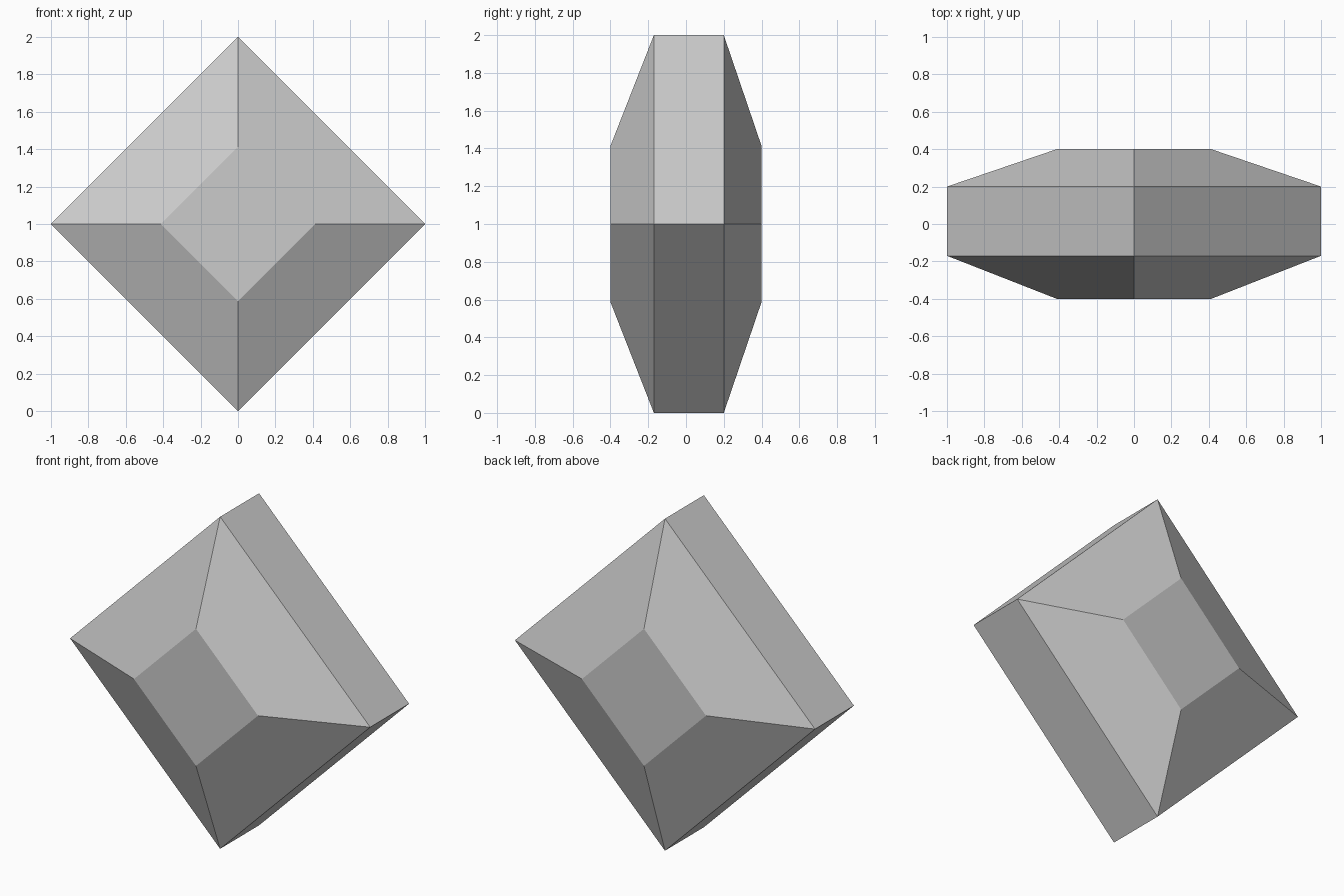
import bpy
import bmesh
from math import cos, sin, pi

default = bpy.data.objects.get("Cube")
if default:
    bpy.data.objects.remove(default, do_unlink=True)

# Single plain grey
grey = bpy.data.materials.new("light grey")
grey.use_nodes = True
colour = (0.6, 0.6, 0.6, 1)
grey.diffuse_color = colour
grey.node_tree.nodes["Principled BSDF"].inputs["Base Color"].default_value = colour

# Diamond cross-sections from front to back: (y, half diagonal)
SECTIONS = [(-0.4, 0.413), (-0.17, 1.0), (0.2, 1.0), (0.4, 0.413)]
SIDES = 4

bm = bmesh.new()
rings = []
for y, r in SECTIONS:
    angles = [2 * pi * i / SIDES for i in range(SIDES)]
    rings.append([bm.verts.new((r * cos(a), y, 1 + r * sin(a))) for a in angles])

# Front and back bevels with the straight rim between them
for a, b in zip(rings, rings[1:]):
    for i in range(SIDES):
        j = (i + 1) % SIDES
        bm.faces.new((a[i], a[j], b[j], b[i]))

# Flat front and back faces
bm.faces.new(rings[0])
bm.faces.new(rings[-1])
bmesh.ops.recalc_face_normals(bm, faces=bm.faces)

mesh = bpy.data.meshes.new("bevelled_diamond")
bm.to_mesh(mesh)
bm.free()
mesh.materials.append(grey)
diamond = bpy.data.objects.new("bevelled_diamond", mesh)
bpy.context.collection.objects.link(diamond)
